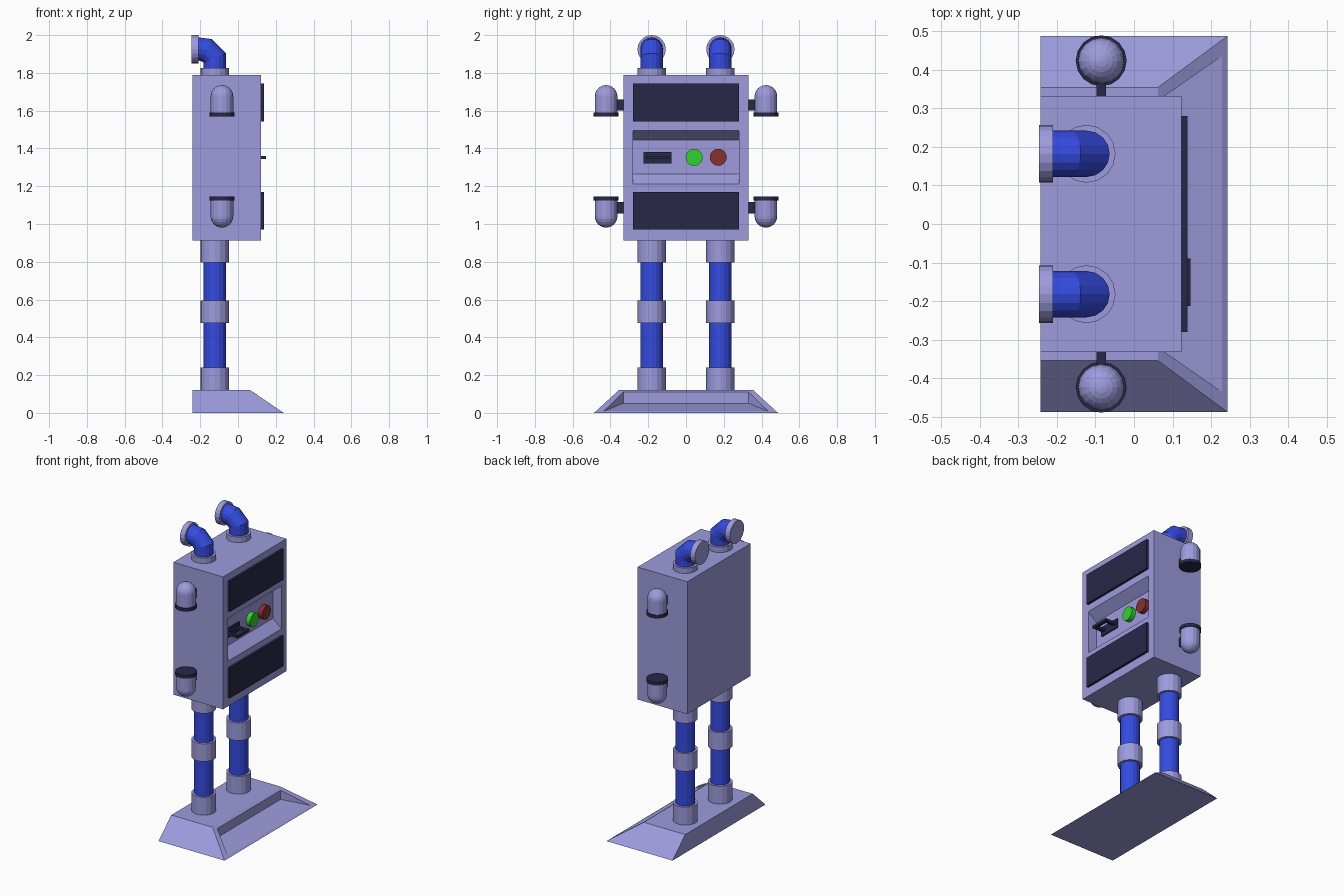
import bpy, bmesh
from math import sin, cos, pi

if "Cube" in bpy.data.objects:
    bpy.data.objects.remove(bpy.data.objects["Cube"])

def material(name, rgb):
    m = bpy.data.materials.new(name)
    m.diffuse_color = (*rgb, 1)
    m.use_nodes = True
    m.node_tree.nodes["Principled BSDF"].inputs["Base Color"].default_value = m.diffuse_color
    return m

LILAC = material("lilac", (0.34, 0.33, 0.72))
BLUE = material("blue", (0.035, 0.07, 0.75))
DARK = material("dark", (0.022, 0.02, 0.065))
GREEN = material("green", (0.03, 0.65, 0.03))
RED = material("red", (0.25, 0.03, 0.03))

def finish(name, bm, mat, mirror=False):
    bmesh.ops.recalc_face_normals(bm, faces=bm.faces[:])
    me = bpy.data.meshes.new(name)
    bm.to_mesh(me)
    bm.free()
    me.materials.append(mat)
    ob = bpy.data.objects.new(name, me)
    bpy.context.collection.objects.link(ob)
    if mirror:
        mod = ob.modifiers.new("Mirror", 'MIRROR')
        mod.use_axis = (False, True, False)
    return ob

def loft(name, rings, mat, mirror=False):
    """Bridge rings of points and cap both ends."""
    bm = bmesh.new()
    vs = [[bm.verts.new(p) for p in r] for r in rings]
    n = len(vs[0])
    for a, b in zip(vs, vs[1:]):
        for i in range(n):
            j = (i + 1) % n
            bm.faces.new((a[i], a[j], b[j], b[i]))
    bm.faces.new(vs[0])
    bm.faces.new(vs[-1])
    bmesh.ops.remove_doubles(bm, verts=bm.verts[:], dist=1e-5)
    return finish(name, bm, mat, mirror)

def round_part(name, x, y, profile, mat, mirror=True, sides=16):
    """Upright turned part from (radius, z) pairs."""
    rings = [[(x + r * cos(2 * pi * i / sides), y + r * sin(2 * pi * i / sides), z)
              for i in range(sides)] for r, z in profile]
    return loft(name, rings, mat, mirror)

def disc(name, x0, x1, y, z, r, mat, mirror=False, sides=20):
    rings = [[(x, y + r * cos(2 * pi * i / sides), z + r * sin(2 * pi * i / sides))
              for i in range(sides)] for x in (x0, x1)]
    return loft(name, rings, mat, mirror)

def box(name, x0, x1, y0, y1, z0, z1, mat, mirror=False):
    rings = [[(x0, y0, z), (x1, y0, z), (x1, y1, z), (x0, y1, z)] for z in (z0, z1)]
    return loft(name, rings, mat, mirror)

def recessed_block(name, back_x, low, high, rim, floor, mat):
    """Block with a pocket in its +x face; each pair is (x, half width, z)
    for the lower and upper edge of that outline."""
    def quad(pair):
        (xa, ya, za), (xb, yb, zb) = pair
        return [(xa, -ya, za), (xa, ya, za), (xb, yb, zb), (xb, -yb, zb)]
    back = quad([(back_x, low[1], low[2]), (back_x, high[1], high[2])])
    return loft(name, [back, quad((low, high)), quad(rim), quad(floor)], mat)

# Wedge foot with a kick recess whose floor meets the lower rim
recessed_block("foot_base", -0.242, (0.242, 0.487, 0), (0.062, 0.354, 0.122),
               [(0.228, 0.435, 0.0095), (0.08, 0.332, 0.11)],
               [(0.228, 0.435, 0.0095), (0.08, 0.332, 0.05)], LILAC)

# Cabinet with control pocket
recessed_block("cabinet", -0.242, (0.123, 0.332, 0.912), (0.123, 0.332, 1.79),
               [(0.123, 0.28, 1.212), (0.123, 0.28, 1.496)],
               [(0.06, 0.28, 1.265), (0.06, 0.28, 1.446)], LILAC)

# Dark screens
box("upper_screen", 0.12, 0.138, -0.28, 0.28, 1.543, 1.745, DARK)
box("lower_screen", 0.12, 0.138, -0.28, 0.28, 0.97, 1.17, DARK)

# Buttons
disc("green_button", 0.055, 0.09, 0.043, 1.353, 0.045, GREEN)
disc("red_button", 0.055, 0.09, 0.171, 1.353, 0.045, RED)

# Slot plate and U-shaped handle
box("handle_plate", 0.055, 0.068, -0.225, -0.078, 1.32, 1.382, DARK)
for i, y in enumerate((-0.213, -0.112)):
    box(f"handle_arm_{i + 1}", 0.065, 0.13, y, y + 0.022, 1.343, 1.36, DARK)
box("handle_grip", 0.125, 0.147, -0.213, -0.09, 1.343, 1.36, DARK)

# Legs and collars
LX, LY = -0.123, 0.182
round_part("legs", LX, LY, [(0.06, 0.11), (0.06, 0.92)], BLUE)
for name, z0, z1 in (("ankle_collars", 0.12, 0.24), ("knee_collars", 0.477, 0.595),
                     ("hip_collars", 0.796, 0.914), ("pipe_collars", 1.788, 1.826)):
    round_part(name, LX, LY, [(0.075, z0), (0.075, z1)], LILAC)

# Elbow pipes: ring centre and mitre vector, with end caps
path = [(LX, 1.80, 0.06, 0), (LX, 1.879, 0.06, 0.025),
        (-0.163, 1.919, 0.025, 0.06), (-0.215, 1.928, 0, 0.06)]
loft("elbow_pipes", [[(x + u * cos(a), LY + 0.06 * sin(a), z + v * cos(a))
                      for a in (2 * pi * i / 16 for i in range(16))]
                     for x, z, u, v in path], BLUE, True)
disc("pipe_end_caps", -0.246, -0.21, LY, 1.925, 0.075, LILAC, True)

# Side lamps: upper pair domes up, lower pair domes down
PX, PY, MID = -0.085, 0.423, 1.358
for name, s in (("upper", 1), ("lower", -1)):
    dome = [(0.06, MID + s * 0.225)]
    dome += [(0.06 * cos(k * pi / 12), MID + s * (0.317 + 0.06 * sin(k * pi / 12)))
             for k in range(7)]
    round_part(name + "_lamp_domes", PX, PY, dome[:-1] + [(0.002, dome[-1][1])], LILAC)
    round_part(name + "_lamp_rims", PX, PY,
               [(0.066, MID + s * 0.212), (0.066, MID + s * 0.233)], DARK)
    z0, z1 = sorted((MID + s * 0.242, MID + s * 0.302))
    box(name + "_lamp_brackets", PX - 0.012, PX + 0.012, 0.325, 0.38, z0, z1, DARK, True)
